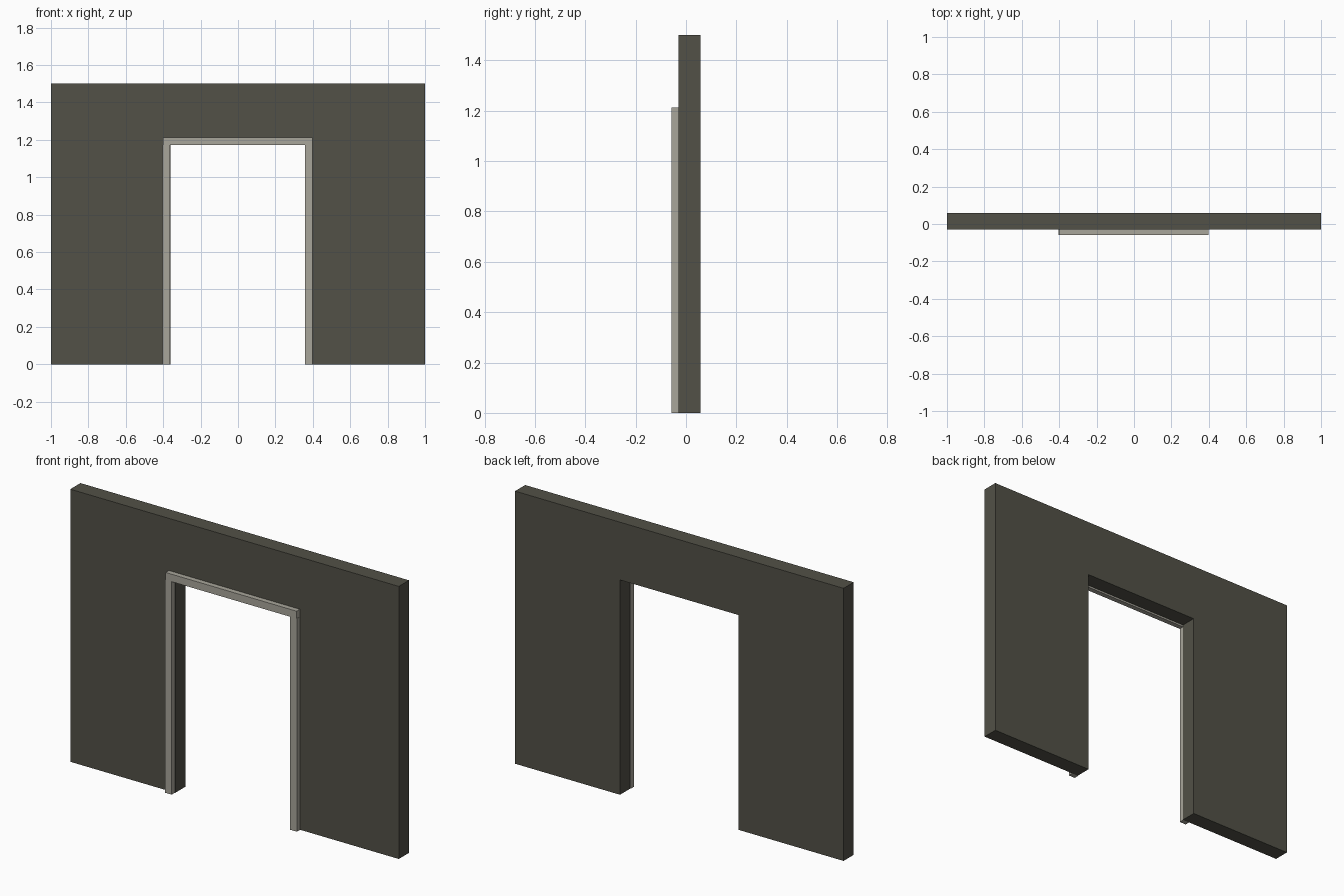
import bpy
import bmesh

if "Cube" in bpy.data.objects:
    bpy.data.objects.remove(bpy.data.objects["Cube"])


def material(name, rgb):
    m = bpy.data.materials.new(name)
    m.diffuse_color = (*rgb, 1.0)
    m.use_nodes = True
    m.node_tree.nodes["Principled BSDF"].inputs["Base Color"].default_value = m.diffuse_color
    return m


wall_grey = material("dark olive grey", (0.084, 0.082, 0.063))
trim_grey = material("light warm grey", (0.397, 0.381, 0.328))


def extruded(name, outline, y0, y1, mat):
    """Solid from a front (x, z) outline, extruded from y0 to y1."""
    bm = bmesh.new()
    face = bm.faces.new([bm.verts.new((x, y0, z)) for x, z in outline])
    new = bmesh.ops.extrude_face_region(bm, geom=[face])["geom"]
    verts = [g for g in new if isinstance(g, bmesh.types.BMVert)]
    bmesh.ops.translate(bm, verts=verts, vec=(0, y1 - y0, 0))
    bmesh.ops.recalc_face_normals(bm, faces=bm.faces)
    me = bpy.data.meshes.new(name)
    bm.to_mesh(me)
    bm.free()
    me.materials.append(mat)
    ob = bpy.data.objects.new(name, me)
    bpy.context.collection.objects.link(ob)
    return ob


def board(name, x0, x1, z0, z1):
    return extruded(name, [(x0, z0), (x1, z0), (x1, z1), (x0, z1)],
                    FRONT, WALL_FRONT, trim_grey)


FRONT, WALL_FRONT, BACK = -0.058, -0.03, 0.058
OPEN_X, OPEN_Z = 0.361, 1.182

# Wall with doorway
extruded("wall",
         [(-1, 0), (-OPEN_X, 0), (-OPEN_X, OPEN_Z), (OPEN_X, OPEN_Z),
          (OPEN_X, 0), (1, 0), (1, 1.5), (-1, 1.5)],
         WALL_FRONT, BACK, wall_grey)

# Door frame on the front face
board("left_jamb", -0.403, -0.363, 0, 1.172)
board("right_jamb", 0.358, 0.399, 0, 1.172)
board("lintel", -0.4, 0.397, 1.172, 1.213)
